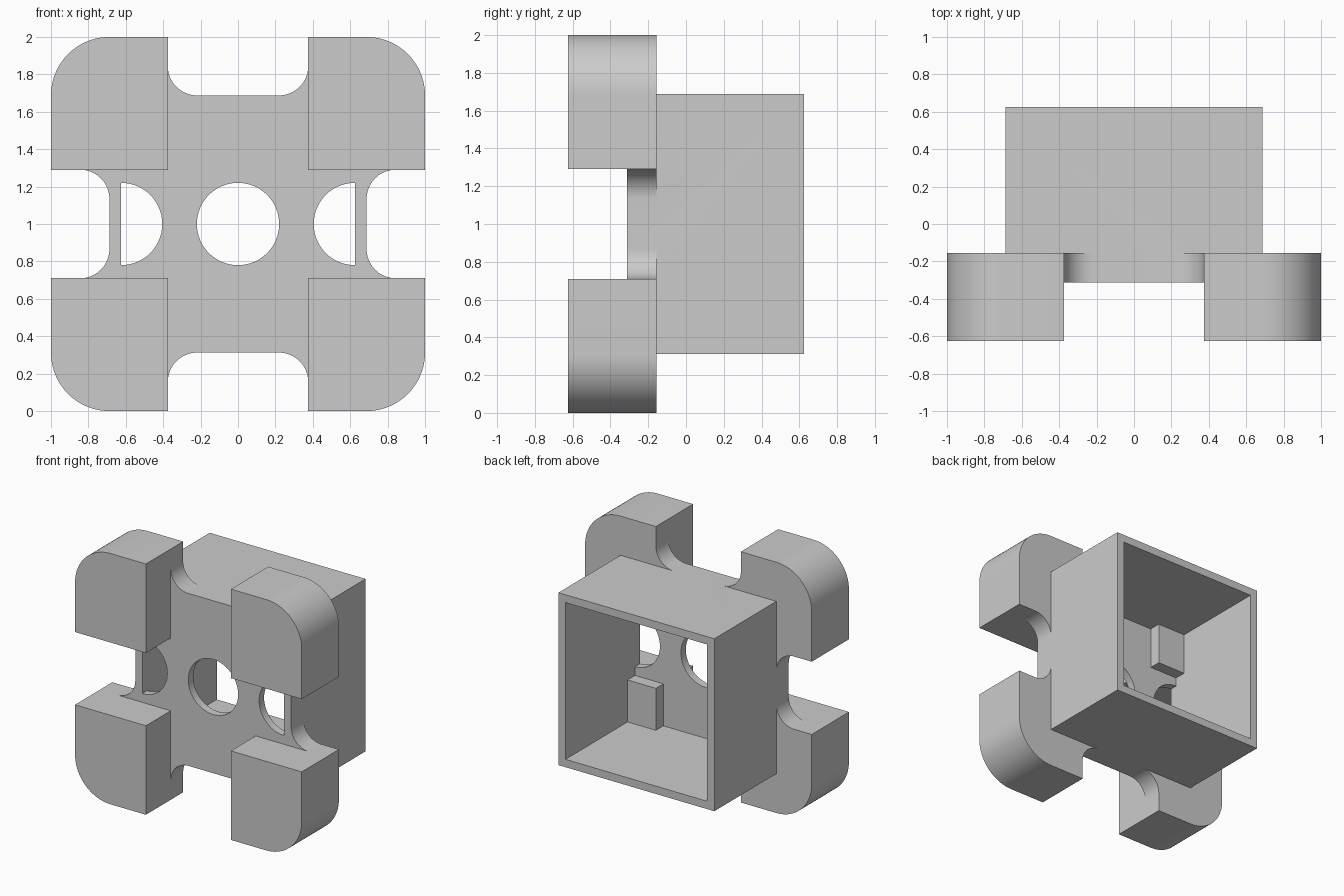
import bpy, bmesh, math

cube = bpy.data.objects.get("Cube")
if cube:
    bpy.data.objects.remove(cube, do_unlink=True)

HALF = 0.6875        # half width of the box
CAVITY = 0.625       # half width inside the walls
FOOT_X = 0.375       # inner side of the feet
FOOT_Z = 0.29        # inner end of the feet, from the middle height
PLATE_Y, STEP_Y, BACK_Y = -0.3125, -0.156, 0.625
FILLET = 0.156
MID = 1.0

grey = bpy.data.materials.new("light grey")
grey.use_nodes = True
grey.diffuse_color = (0.6, 0.6, 0.6, 1)
grey.node_tree.nodes["Principled BSDF"].inputs["Base Color"].default_value = (0.6, 0.6, 0.6, 1)


def arc(cx, cz, r, start, end, steps=20):
    angles = [math.radians(start + (end - start) * i / steps) for i in range(steps + 1)]
    return [(cx + r * math.cos(a), cz + r * math.sin(a)) for a in angles]


def rect(hx, hz):
    return [(-hx, -hz), (hx, -hz), (hx, hz), (-hx, hz)]


def extrude(name, outline, y0, y1, sx=1, sz=1):
    """Extrude an x/z outline, measured from the middle height, along y."""
    bm = bmesh.new()
    verts = [bm.verts.new((sx * x, y0, MID + sz * z)) for x, z in outline]
    face = bm.faces.new(verts)
    moved = bmesh.ops.extrude_face_region(bm, geom=[face])["geom"]
    bmesh.ops.translate(bm, vec=(0, y1 - y0, 0),
                        verts=[v for v in moved if isinstance(v, bmesh.types.BMVert)])
    bmesh.ops.recalc_face_normals(bm, faces=bm.faces)
    mesh = bpy.data.meshes.new(name)
    bm.to_mesh(mesh)
    bm.free()
    mesh.materials.append(grey)
    obj = bpy.data.objects.new(name, mesh)
    bpy.context.collection.objects.link(obj)
    return obj


def activate(obj):
    bpy.ops.object.select_all(action='DESELECT')
    obj.select_set(True)
    bpy.context.view_layer.objects.active = obj


def combine(target, tool, operation):
    activate(target)
    mod = target.modifiers.new("combine", 'BOOLEAN')
    mod.operation = operation
    mod.solver = 'EXACT'
    mod.object = tool
    bpy.ops.object.modifier_apply(modifier=mod.name)
    bpy.data.objects.remove(tool, do_unlink=True)


def smooth(obj):
    activate(obj)
    bpy.ops.object.shade_smooth_by_angle(angle=math.radians(30))


# Open-backed box
housing = extrude("housing", rect(HALF, HALF), PLATE_Y, BACK_Y)
combine(housing, extrude("cavity_cutter", rect(CAVITY, CAVITY), -0.25, BACK_Y + 0.1), 'DIFFERENCE')

# Round hole in the middle and half-round holes beside the walls
combine(housing, extrude("hole_cutter", arc(0, 0, 0.22, 0, 360, 64)[:-1], -0.4, -0.2), 'DIFFERENCE')
for side in (1, -1):
    half_round = arc(CAVITY, 0, 0.22, 90, 270, 32)
    combine(housing, extrude("side_hole_cutter", half_round, -0.4, -0.2, sx=side), 'DIFFERENCE')

# Fillets between the box and the feet, rooted slightly into the walls
root = HALF - 0.03
end_fillet = arc(FOOT_X - FILLET, HALF + FILLET, FILLET, -90, 0)
end_fillet += [(FOOT_X, root), (FOOT_X - FILLET, root)]
side_fillet = arc(HALF + FILLET, FOOT_Z - FILLET, FILLET, 180, 90)
side_fillet += [(root, FOOT_Z), (root, FOOT_Z - FILLET)]

# Rounded corner feet, showing through inside the box
foot = [(FOOT_X, FOOT_Z), (1, FOOT_Z)] + arc(0.6875, 0.6875, 0.3125, 0, 90) + [(FOOT_X, 1)]

for sx, x_name in ((1, "left"), (-1, "right")):
    for sz, z_name in ((1, "upper"), (-1, "lower")):
        for outline in (end_fillet, side_fillet):
            combine(housing, extrude("fillet", outline, PLATE_Y, STEP_Y, sx, sz), 'UNION')
        smooth(extrude(f"{z_name}_{x_name}_foot", foot, -0.625, STEP_Y, sx, sz))

smooth(housing)
